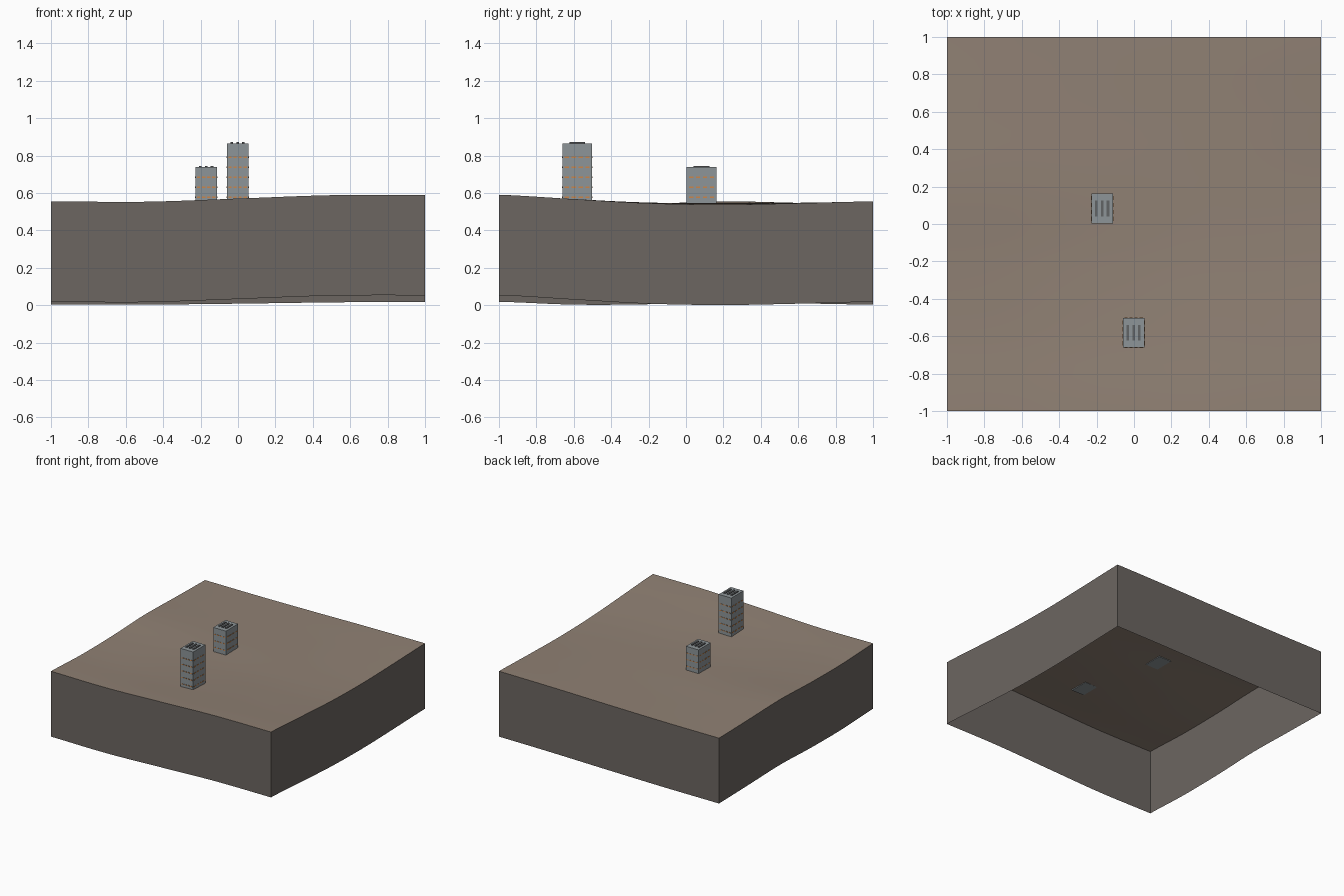
import bpy
import bmesh
from mathutils import Matrix

cube = bpy.data.objects.get("Cube")
if cube:
    bpy.data.objects.remove(cube, do_unlink=True)


def material(name, rgb):
    m = bpy.data.materials.new(name)
    m.use_nodes = True
    m.diffuse_color = (*rgb, 1)
    m.node_tree.nodes["Principled BSDF"].inputs["Base Color"].default_value = (*rgb, 1)
    return m


soil = material("brown soil", (0.28, 0.22, 0.175))
earth = material("dark earth", (0.15, 0.132, 0.12))
concrete = material("grey concrete", (0.27, 0.3, 0.315))
vent_grey = material("dark vent", (0.12, 0.125, 0.13))
glow = material("orange window", (0.6, 0.24, 0.07))

# Edge heights of the ground, evenly spaced from -1 to 1
FRONT = [0.555, 0.553, 0.57, 0.588, 0.59]
BACK = [0.54, 0.54, 0.545, 0.552, 0.555]
LEFT = [0.59, 0.567, 0.545, 0.538, 0.545, 0.555]
RIGHT = [0.555, 0.54, 0.542, 0.555, 0.547, 0.54]
DROP = 0.537
N = 32


def curve(pts, t):
    """Smooth curve through evenly spaced heights."""
    last = len(pts) - 1
    i = min(int(t * last), last - 1)
    f = t * last - i
    a, b, c, d = (pts[max(0, min(last, i + k))] for k in (-1, 0, 1, 2))
    return b + f * (c - a + f * (2*a - 5*b + 4*c - d + f * (3*b - a - 3*c + d))) / 2


def height(x, y):
    """Blend the four edge curves across the ground."""
    u, v = (x + 1) / 2, (y + 1) / 2
    rows = (1 - v) * curve(FRONT, u) + v * curve(BACK, u)
    cols = (1 - u) * curve(RIGHT, v) + u * curve(LEFT, v)
    corners = ((1 - v) * ((1 - u) * FRONT[0] + u * FRONT[-1])
               + v * ((1 - u) * BACK[0] + u * BACK[-1]))
    return rows + cols - corners


def finish(name, bm, mats):
    mesh = bpy.data.meshes.new(name)
    bm.to_mesh(mesh)
    bm.free()
    for m in mats:
        mesh.materials.append(m)
    obj = bpy.data.objects.new(name, mesh)
    bpy.context.collection.objects.link(obj)
    return obj


def add_box(bm, size, centre):
    mat = Matrix.Translation(centre) @ Matrix.Diagonal((*size, 1))
    bmesh.ops.create_cube(bm, size=1, matrix=mat)


# Ground with an open-bottomed skirt that follows its edges
bm = bmesh.new()
bmesh.ops.create_grid(bm, x_segments=N, y_segments=N, size=1)
for v in bm.verts:
    v.co.z = height(v.co.x, v.co.y)
rim = [e for e in bm.edges if e.is_boundary]
skirt = bmesh.ops.extrude_edge_only(bm, edges=rim)["geom"]
for item in skirt:
    if isinstance(item, bmesh.types.BMVert):
        item.co.z -= DROP
bmesh.ops.recalc_face_normals(bm, faces=bm.faces)
bm.normal_update()
if max(bm.faces, key=lambda f: abs(f.normal.z)).normal.z < 0:
    bmesh.ops.reverse_faces(bm, faces=bm.faces)
    bm.normal_update()
for f in bm.faces:
    f.material_index = 0 if abs(f.normal.z) > 0.5 else 1
ground = finish("ground_block", bm, [soil, earth])
bpy.context.view_layer.objects.active = ground
ground.select_set(True)
bpy.ops.object.shade_smooth_by_angle()


def tower(name, x, y, top, floors):
    w, d = 0.115, 0.158
    base = height(x, y) - 0.004

    # Plain body
    bm = bmesh.new()
    add_box(bm, (w, d, top - base), (x, y, (top + base) / 2))
    finish(name + "_body", bm, [concrete])

    # Three long roof vents
    bm = bmesh.new()
    for i in (-1, 0, 1):
        add_box(bm, (0.014, 0.084, 0.008), (x + i * 0.031, y, top + 0.003))
    finish(name + "_roof_vents", bm, [vent_grey])

    # Rows of low windows on all four walls
    bm = bmesh.new()
    for floor in range(floors):
        z = 0.577 + floor * 0.0535
        for side in (-1, 1):
            for i in range(4):
                k = i - 1.5
                add_box(bm, (0.017, 0.004, 0.007), (x + k * 0.027, y + side * d / 2, z))
                add_box(bm, (0.004, 0.023, 0.007), (x + side * w / 2, y + k * 0.037, z))
    finish(name + "_windows", bm, [glow])


tower("tall_tower", -0.002, -0.582, 0.865, 5)
tower("short_tower", -0.17, 0.083, 0.738, 3)
